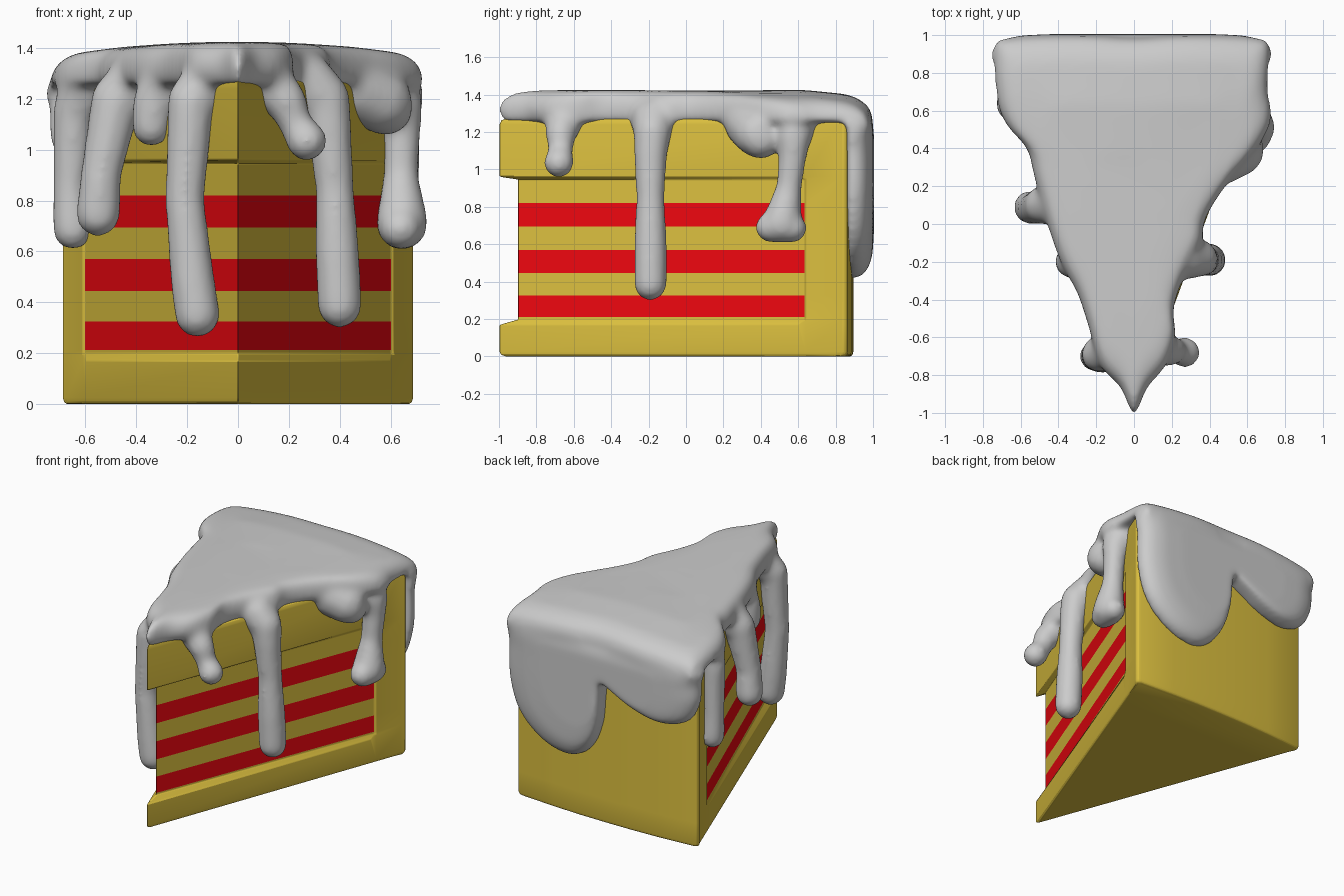
import bpy, bmesh
from mathutils import Vector


def loft(bm, rings):
    """Skin equal-length closed rings of 3D points and cap both ends; returns side faces by level."""
    loops = [[bm.verts.new(p) for p in r] for r in rings]
    n = len(loops[0])
    sides = [[bm.faces.new((a[i], a[(i + 1) % n], b[(i + 1) % n], b[i])) for i in range(n)]
             for a, b in zip(loops, loops[1:])]
    bm.faces.new(loops[0][::-1])
    bm.faces.new(loops[-1])
    return sides


def spline(pts, steps=4):
    """Closed Catmull-Rom curve through 2D points."""
    pts, out = [Vector(p) for p in pts], []
    n = len(pts)
    for i in range(n):
        a, b, c, d = (pts[(i + k - 1) % n] for k in range(4))
        for s in range(steps):
            t = s / steps
            out.append(0.5 * (2 * b + (c - a) * t + (2 * a - 5 * b + 4 * c - d) * t ** 2
                              + (3 * b - a - 3 * c + d) * t ** 3))
    return out


def make_object(name, bm):
    bmesh.ops.recalc_face_normals(bm, faces=bm.faces)
    me = bpy.data.meshes.new(name)
    bm.to_mesh(me)
    bm.free()
    ob = bpy.data.objects.new(name, me)
    bpy.context.collection.objects.link(ob)
    return ob


def material(name, color):
    m = bpy.data.materials.new(name)
    m.diffuse_color = color
    return m


# Sponge wedge: stacked outlines, recessed along both cut sides
SLOPE = 0.373
back = [(0.675, 0.81), (0.69, 0.84), (0.685, 0.858), (0.665, 0.866), (0.4, 0.885), (0.2, 0.893)]


def outline(tip, side):
    half = side + back
    return [(0, tip)] + half + [(0, 0.895)] + [(-x, y) for x, y in reversed(half)]


outer = outline(-1.0, [(SLOPE * 1.6, 0.6), (SLOPE * 1.64, 0.64)])
inner = outline(-0.9, [(0.6, 0.635), (SLOPE * 1.64, 0.64)])
levels = [(outer, 0, 0.975), (outer, 0.007, 0.992), (outer, 0.025, 1), (outer, 0.17, 1)]
levels += [(inner, z, 1) for z in (0.198, 0.212, 0.325, 0.445, 0.57, 0.695, 0.82, 0.945)]
levels += [(outer, 0.96, 1), (outer, 1.24, 1), (outer, 1.262, 0.992), (outer, 1.27, 0.975)]
bm = bmesh.new()
sides = loft(bm, [[(x * s, 0.2 + (y - 0.2) * s, z) for x, y in o] for o, z, s in levels])
# Red filling bands on the recessed walls
for level in (5, 7, 9):
    for i in (0, -1):
        sides[level][i].material_index = 1
cake = make_object("cake_slice", bm)
cake.data.materials.append(material("sponge", (0.72, 0.53, 0.05, 1)))
cake.data.materials.append(material("filling", (0.88, 0.002, 0.005, 1)))
bev = cake.modifiers.new("soft_edges", 'BEVEL')
bev.width, bev.segments, bev.limit_method = 0.008, 2, 'ANGLE'
bev.angle_limit = 0.6
bpy.context.view_layer.objects.active = cake
cake.select_set(True)
bpy.ops.object.shade_smooth_by_angle(angle=0.6)

# Icing: top sheet, crowned in the middle
bm = bmesh.new()
sheet = spline([
    (0, -1.01), (0.07, -0.87), (0.17, -0.75), (0.22, -0.6), (0.21, -0.45), (0.27, -0.27),
    (0.36, -0.1), (0.37, 0), (0.43, 0.12), (0.54, 0.27), (0.66, 0.41), (0.73, 0.56),
    (0.71, 0.72), (0.72, 0.93), (0.66, 0.985), (0.3, 1.0), (0, 0.985), (-0.3, 1.0),
    (-0.67, 0.985), (-0.74, 0.93), (-0.73, 0.68), (-0.68, 0.53), (-0.57, 0.4), (-0.53, 0.25),
    (-0.47, 0.03), (-0.39, -0.2), (-0.3, -0.37), (-0.24, -0.55), (-0.18, -0.75), (-0.07, -0.87)])


def crown(x, y, z):
    return (x, y, z - 0.1 * x * x - 0.3 * max(0, y - 0.6) ** 2)


loft(bm, [[(p.x * s, 0.1 + (p.y - 0.1) * s, 1.25) if z < 1.25 else
           crown(p.x * s, 0.1 + (p.y - 0.1) * s, z) for p in sheet] for s, z in
          ((0.97, 1.24), (1, 1.31), (1, 1.335), (0.975, 1.385), (0.92, 1.412), (0.85, 1.422),
           (0.6, 1.425), (0.3, 1.423))])

# Icing: curtain hanging down the back in two scallops
curtain = spline([
    (0.71, 1.26), (0.715, 1.1), (0.71, 0.85), (0.63, 0.62), (0.44, 0.46), (0.23, 0.42),
    (0.08, 0.52), (0.0, 0.72), (-0.03, 0.99), (-0.12, 0.97), (-0.3, 0.88), (-0.5, 0.835),
    (-0.66, 0.89), (-0.735, 1.03), (-0.74, 1.15), (-0.735, 1.26), (-0.4, 1.28), (0, 1.28),
    (0.4, 1.28)])
loft(bm, [[(p.x * s, y, 1.05 + (p.y - 1.05) * s) for p in curtain] for s, y in
          ((1, 0.86), (1, 0.91), (0.97, 0.95), (0.9, 0.98), (0.8, 0.998), (0.6, 1.005))])

# Icing: side drips as (x, y, z, radius) paths
drips = [
    [(0.1, -0.64, 1.28, 0.11), (0.19, -0.67, 1.19, 0.085), (0.225, -0.67, 1.1, 0.066),
     (0.27, -0.68, 1.035, 0.085)],
    [(0.26, -0.17, 1.26, 0.13), (0.34, -0.18, 1.2, 0.105), (0.36, -0.19, 1.07, 0.092),
     (0.38, -0.19, 0.85, 0.08), (0.39, -0.19, 0.6, 0.092), (0.40, -0.19, 0.385, 0.092)],
    [(0.46, 0.33, 1.24, 0.13), (0.56, 0.38, 1.19, 0.13), (0.58, 0.4, 1.165, 0.115)],
    [(0.55, 0.6, 1.25, 0.12), (0.63, 0.575, 1.18, 0.1), (0.645, 0.57, 1.07, 0.078),
     (0.64, 0.55, 0.9, 0.072), (0.645, 0.51, 0.71, 0.108)],
    [(0.64, 0.45, 0.69, 0.085), (0.65, 0.57, 0.685, 0.082)],
    [(-0.1, -0.64, 1.27, 0.12), (-0.185, -0.69, 1.19, 0.098), (-0.21, -0.7, 0.8, 0.082),
     (-0.18, -0.7, 0.5, 0.092), (-0.16, -0.7, 0.35, 0.094)],
    [(-0.27, -0.19, 1.26, 0.12), (-0.33, -0.2, 1.18, 0.09), (-0.34, -0.2, 1.09, 0.083)],
    [(-0.4, 0.12, 1.25, 0.13), (-0.48, 0.1, 1.19, 0.105), (-0.54, 0.08, 0.9, 0.084),
     (-0.55, 0.09, 0.745, 0.092)],
    [(-0.6, 0.62, 1.24, 0.11), (-0.645, 0.63, 1.15, 0.088), (-0.66, 0.64, 0.85, 0.073),
     (-0.65, 0.64, 0.685, 0.083)]]
for path in drips:
    for a, b in zip(path, path[1:]):
        for k in range(11):
            p = Vector(a).lerp(Vector(b), k / 10)
            ball = bmesh.ops.create_icosphere(bm, subdivisions=2, radius=p.w)
            bmesh.ops.translate(bm, verts=ball["verts"], vec=p.xyz)

# Melt everything into one smooth icing skin
icing = make_object("icing", bm)
rem = icing.modifiers.new("melt", 'REMESH')
rem.mode, rem.voxel_size, rem.use_smooth_shade = 'VOXEL', 0.015, True
smo = icing.modifiers.new("soften", 'SMOOTH')
smo.factor, smo.iterations = 0.5, 30
